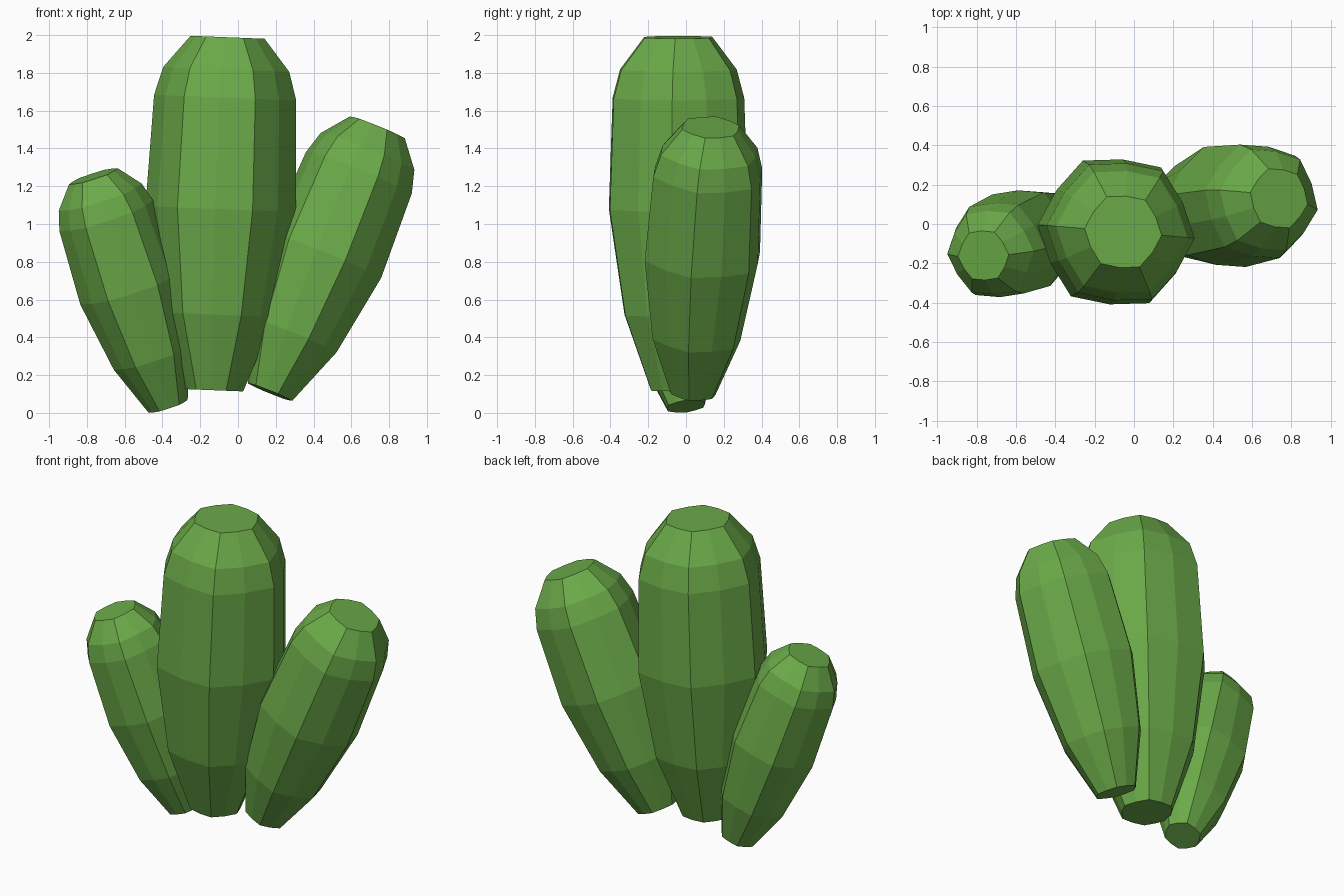
import bpy
import bmesh
from math import sin, cos, radians
from mathutils import Vector, Matrix

cube = bpy.data.objects.get("Cube")
if cube:
    bpy.data.objects.remove(cube, do_unlink=True)

green = bpy.data.materials.new("cactus_green")
green.use_nodes = True
colour = (0.145, 0.40, 0.065, 1)
green.diffuse_color = colour
shader = green.node_tree.nodes["Principled BSDF"]
shader.inputs["Base Color"].default_value = colour
shader.inputs["Roughness"].default_value = 0.9

# Shared stem profile: (height, ridge radius)
PROFILE = [(0, 0.158), (0.40, 0.31), (0.96, 0.40),
           (1.55, 0.378), (1.70, 0.335), (1.87, 0.197)]
RIDGES = 6
GROOVE = 0.925  # radius of the points between ridges, relative to the ridges


def cactus_stem(name, base, axis, scale, turn):
    """Six-ridged stem, lofted along the profile and leaned along an axis."""
    bm = bmesh.new()
    count = RIDGES * 2
    rings = []
    for height, radius in PROFILE:
        ring = []
        for i in range(count):
            a = radians(turn + i * 360 / count)
            r = radius * (GROOVE if i % 2 else 1)
            ring.append(bm.verts.new((r * cos(a), r * sin(a), height)))
        rings.append(ring)
    for low, high in zip(rings, rings[1:]):
        for i in range(count):
            j = (i + 1) % count
            bm.faces.new((low[i], low[j], high[j], high[i]))
    # Flat base and crown
    bm.faces.new(rings[0][::-1])
    bm.faces.new(rings[-1])
    lean = Vector((0, 0, 1)).rotation_difference(Vector(axis))
    bm.transform(Matrix.LocRotScale(Vector(base), lean, Vector((scale,) * 3)))
    mesh = bpy.data.meshes.new(name)
    bm.to_mesh(mesh)
    bm.free()
    mesh.materials.append(green)
    obj = bpy.data.objects.new(name, mesh)
    bpy.context.collection.objects.link(obj)
    return obj


# Tall middle stem with a shorter one leaning out on each side
cactus_stem("middle_stem", (-0.13, -0.04, 0.12), (0.04, 0, 1), 1.0, -5)
cactus_stem("left_stem", (0.17, 0.04, 0.11), (0.375, 0.06, 0.927), 0.81, -10)
cactus_stem("right_stem", (-0.37, 0, 0.035), (-0.309, -0.125, 0.951), 0.69, 3)
